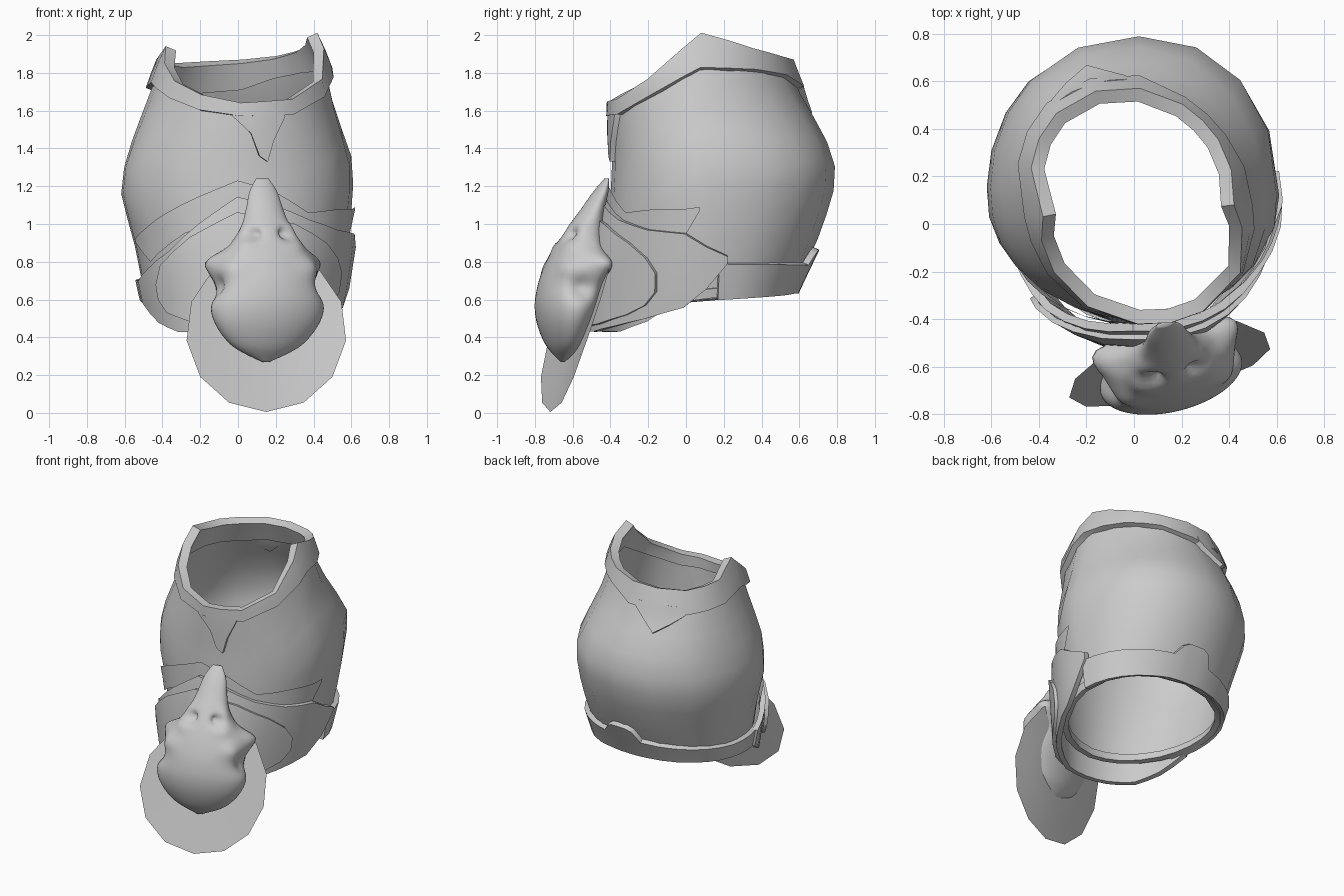
import bpy, bmesh, math
from mathutils import Vector, Matrix

if "Cube" in bpy.data.objects:
    bpy.data.objects.remove(bpy.data.objects["Cube"])

CX, CY = 0.02, 0.12

# Shell profile: z, x min, x max, y front, y back
PROFILE = [
    (0.40, -0.44, 0.49, -0.43, 0.48), (0.65, -0.50, 0.54, -0.42, 0.57),
    (0.90, -0.55, 0.58, -0.41, 0.69), (1.15, -0.62, 0.61, -0.40, 0.78),
    (1.33, -0.60, 0.61, -0.39, 0.79), (1.50, -0.54, 0.55, -0.39, 0.72),
    (1.65, -0.48, 0.50, -0.385, 0.62), (1.85, -0.405, 0.455, -0.38, 0.54),
    (2.00, -0.33, 0.385, -0.36, 0.50)]


def interp(table, t):
    """Linear interpolation in rows of (key, values...)."""
    if t <= table[0][0]:
        return table[0][1:]
    for a, b in zip(table, table[1:]):
        if t <= b[0]:
            f = (t - a[0]) / (b[0] - a[0])
            return tuple(p + (q - p) * f for p, q in zip(a[1:], b[1:]))
    return table[-1][1:]


def smooth_interp(table, t):
    """Catmull-Rom interpolation in equally spaced rows."""
    n = len(table) - 1
    i = min(int(t * n), n - 1)
    f = t * n - i
    p = [Vector(table[min(max(k, 0), n)]) for k in (i - 1, i, i + 1, i + 2)]
    return 0.5 * (2 * p[1] + (p[2] - p[0]) * f
                  + (2 * p[0] - 5 * p[1] + 4 * p[2] - p[3]) * f ** 2
                  + (3 * p[1] - p[0] - 3 * p[2] + p[3]) * f ** 3)


def on_shell(deg, z, off=0.0):
    x0, x1, y0, y1 = interp(PROFILE, z)
    c, s = math.cos(math.radians(deg)), math.sin(math.radians(deg))
    top = min(1, max(0, (z - 1.35) / 0.4))
    skew = 1 - 0.07 * top * 2 * s * c      # the neck opening is a slanted oval
    if s > 0:                              # the belly is boxier at the back
        e = 1 - 0.07 * (1 - top)
        c, s = math.copysign(abs(c) ** e, c), s ** e
    rx = (x1 - CX if c > 0 else CX - x0) * skew + off
    ry = (y1 - CY if s > 0 else CY - y0) * skew + off
    return Vector((CX + rx * c, CY + ry * s, z))


def make_object(name, bm, angle=40, thick=0.0):
    bmesh.ops.remove_doubles(bm, verts=bm.verts, dist=0.0005)
    bmesh.ops.recalc_face_normals(bm, faces=bm.faces)
    mesh = bpy.data.meshes.new(name)
    bm.to_mesh(mesh)
    bm.free()
    ob = bpy.data.objects.new(name, mesh)
    bpy.context.collection.objects.link(ob)
    bpy.ops.object.select_all(action='DESELECT')
    ob.select_set(True)
    bpy.context.view_layer.objects.active = ob
    if thick:
        mod = ob.modifiers.new("thickness", 'SOLIDIFY')
        mod.thickness, mod.offset = thick, 0
        bpy.ops.object.modifier_apply(modifier=mod.name)
    bpy.ops.object.shade_smooth_by_angle(angle=math.radians(angle))
    return ob


def grid(bm, columns):
    cols = [[bm.verts.new(p) for p in c] for c in columns]
    for a, b in zip(cols, cols[1:]):
        for i in range(len(a) - 1):
            bm.faces.new((a[i], b[i], b[i + 1], a[i + 1]))


def drape(name, table, off, thick=0.0, rows=4, step=12):
    """Sheet wrapped on the shell; rows are (angle, low z, high z[, extra offset low down])."""
    angles = []
    for a, b in zip(table, table[1:]):
        n = max(1, math.ceil((b[0] - a[0]) / step))
        angles += [a[0] + (b[0] - a[0]) * i / n for i in range(n)]
    angles.append(table[-1][0])
    cols = []
    for ang in angles:
        low, high, *more = interp(table, ang)
        col = []
        for i in range(rows + 1):
            z = low + (high - low) * i / rows
            extra = more[0] * min(1, max(0, (1.16 - z) / 0.3)) if more else 0
            col.append(on_shell(ang, z, off + extra))
        cols.append(col)
    bm = bmesh.new()
    grid(bm, cols)
    return make_object(name, bm, 40, thick)


# Barrel shell, open at both ends
RIM = [(0, 0.62, 1.95), (45, 0.65, 1.88), (90, 0.66, 1.82), (135, 0.64, 1.80),
       (165, 0.62, 1.82), (190, 0.60, 1.87), (215, 0.58, 1.74), (245, 0.56, 1.65),
       (270, 0.55, 1.61), (300, 0.56, 1.63), (325, 0.57, 1.73), (345, 0.60, 1.88),
       (360, 0.62, 1.95)]
drape("barrel_shell", RIM, 0, rows=9, step=24)
drape("bottom_lip", [(a, low - 0.01, low + 0.04) for a, low, high in RIM], -0.01, 0.04, 1, 24)

# Thick top collar with pointed drops at front and back
COLLAR = [(-5, 1.82, 2.0), (35, 1.81, 1.92), (65, 1.78, 1.88), (90, 1.72, 1.86),
          (135, 1.69, 1.84), (165, 1.71, 1.86), (190, 1.74, 1.93), (202, 1.71, 1.84),
          (220, 1.66, 1.75), (245, 1.60, 1.68), (270, 1.57, 1.64), (300, 1.58, 1.66),
          (325, 1.67, 1.76), (345, 1.77, 1.92), (355, 1.82, 2.0)]
drape("top_collar", COLLAR, 0.005, 0.06, rows=2, step=25)
drape("front_collar_point", [(265, 1.57, 1.61), (275, 1.48, 1.61), (279, 1.36, 1.61),
                             (283, 1.33, 1.61), (287, 1.44, 1.61), (295, 1.57, 1.61)],
      0.01, 0.035)
drape("back_collar_point", [(96, 1.72, 1.76), (112, 1.58, 1.76), (134, 1.69, 1.74)],
      0.012, 0.035)

# Lower back band with a raised tab
drape("lower_back_band", [(5, 0.60, 0.79), (60, 0.63, 0.79), (74, 0.64, 0.79),
                          (79, 0.64, 0.85), (83, 0.64, 0.87), (92, 0.64, 0.87),
                          (96, 0.64, 0.85), (100, 0.64, 0.77), (135, 0.63, 0.74),
                          (170, 0.61, 0.71), (208, 0.57, 0.70)], 0.015, 0.035, rows=3)

# Ragged strip above the front plate
drape("front_cloth_strip", [(198, 0.90, 0.92), (212, 0.80, 0.97), (240, 0.95, 1.10),
                            (268, 1.05, 1.23), (285, 1.02, 1.18), (306, 0.95, 1.06),
                            (330, 0.92, 1.08), (347, 0.94, 1.08), (355, 1.07, 1.09)], 0.02)

# Broad front plate and its raised inner plate
drape("front_plate", [(198, 0.58, 0.70, 0), (215, 0.48, 0.77, .01), (232, 0.43, 0.85, .03),
                      (250, 0.43, 1.00, .04), (268, 0.43, 1.14, .04), (285, 0.43, 1.10, .04),
                      (305, 0.46, 1.02, .02), (325, 0.50, 0.97, 0), (347, 0.56, 0.95, 0),
                      (359, 0.66, 0.88, 0), (369, 0.79, 0.83, 0)], 0.03, 0.035)
drape("front_inner_plate", [(223, 0.60, 0.68, .03), (228, 0.53, 0.78, .035),
                            (246, 0.47, 0.93, .04),
                            (268, 0.45, 1.06, .045), (295, 0.47, 1.00, .04),
                            (315, 0.52, 0.90, .01), (326, 0.57, 0.82, 0),
                            (332, 0.64, 0.74, 0)], 0.055, 0.025)


# Round, slightly curled flap hanging behind the skull
def flap_point(r, i):
    a = math.tau * i / 13 - math.pi / 2
    dx, z = 0.425 * r * math.cos(a), 0.435 + 0.43 * r * math.sin(a)
    curl = 0.3 if dx > 0 else 0.12
    return Vector((0.15 + dx, -0.72 + 0.28 * dx - curl * dx * dx + 0.34 * z, z))


bm = bmesh.new()
grid(bm, [[flap_point(r / 3, i % 13) for r in range(1, 4)] for i in range(14)])
bmesh.ops.remove_doubles(bm, verts=bm.verts, dist=0.0005)
bm.faces.new([min(bm.verts, key=lambda v: (v.co - flap_point(1 / 3, i)).length)
              for i in range(13)])
make_object("hanging_flap", bm)

# Animal skull, snout upward: z, half width, front y, back y
SKULL = [(1.24, .035, -.425, -.405), (1.17, .075, -.485, -.41), (1.08, .10, -.55, -.43),
         (0.98, .135, -.625, -.44), (0.88, .205, -.69, -.44), (0.78, .27, -.74, -.43),
         (0.68, .29, -.775, -.45), (0.57, .31, -.79, -.48), (0.46, .275, -.775, -.52),
         (0.35, .18, -.73, -.57), (0.27, .02, -.665, -.645)]
# Mirrored swells and hollows: u, y, z, radius, amount
BUMPS = [(.095, -.64, .95, .035, -.055), (.14, -.60, 1.00, .045, .03),
         (.13, -.64, .88, .05, .02), (.24, -.48, .80, .075, .10),
         (.28, -.62, .66, .065, -.055), (.21, -.70, .78, .06, .025),
         (.25, -.54, .92, .05, -.03), (.29, -.50, .68, .06, .03)]
bm = bmesh.new()
turn = Matrix.Rotation(math.radians(14), 3, 'Z')
axis = Vector((0, -0.58, 0))
cols = []
for i in range(49):
    a = math.tau * i / 48
    col = []
    for j in range(61):
        z, w, yf, yb = smooth_interp(SKULL, j / 60)
        p = Vector((w * math.cos(a), (yf + yb) / 2 + (yb - yf) / 2 * math.sin(a), z))
        d = (p - Vector((0, (yf + yb) / 2, z))).normalized()
        for u, y, bz, r, amount in BUMPS:
            for side in (-1, 1):
                dist = (p - Vector((side * u, y, bz))).length
                p = p + d * amount * math.exp(-(dist / r) ** 2)
        shift = Vector((0.13 + 0.04 * (z - 0.27), -0.58, 0))
        col.append(turn @ (p - axis) + shift)
    cols.append(col)
grid(bm, cols)
bmesh.ops.remove_doubles(bm, verts=bm.verts, dist=0.0005)
bmesh.ops.holes_fill(bm, edges=[e for e in bm.edges if e.is_boundary], sides=0)
make_object("animal_skull", bm, 70)
